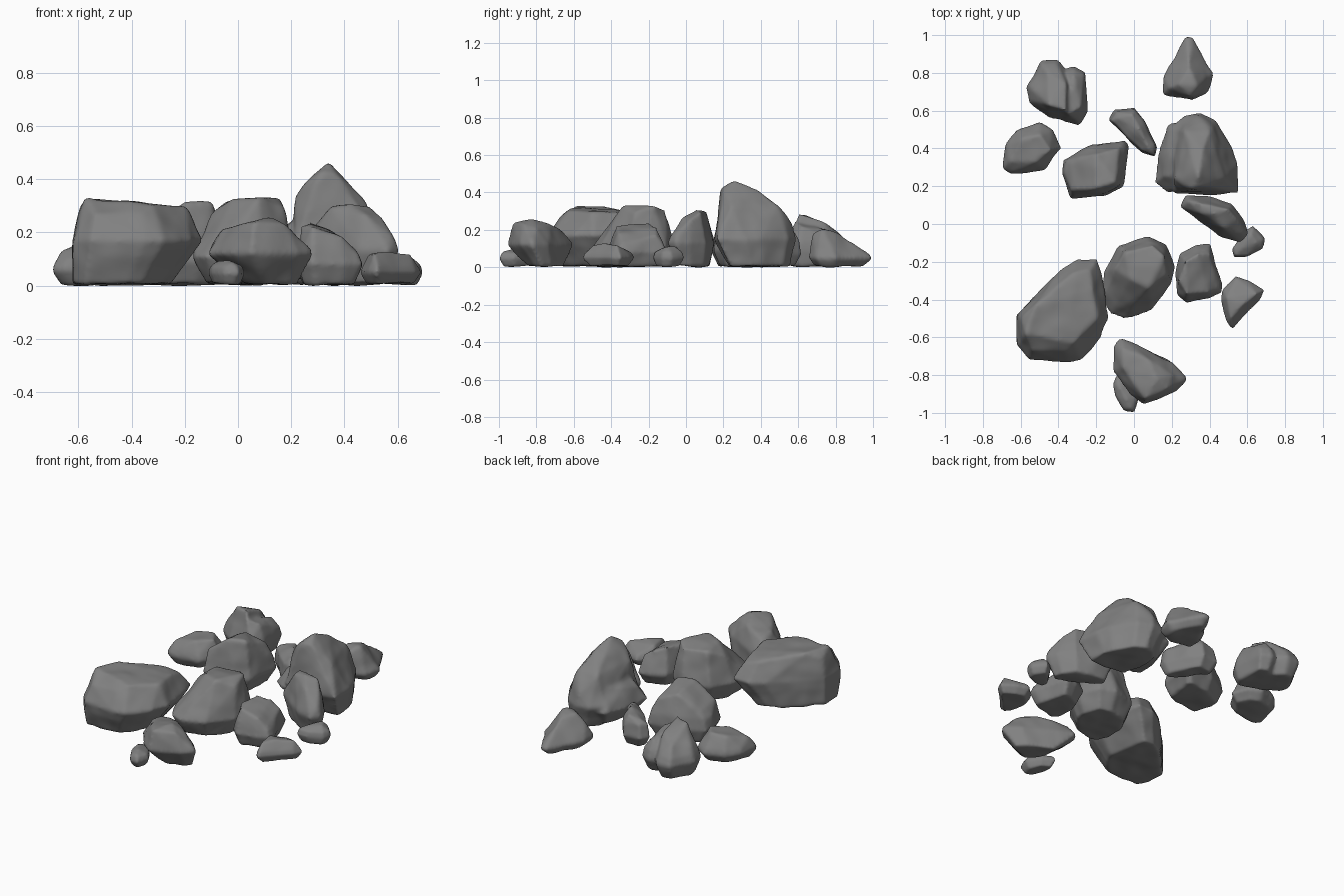
import bpy, bmesh

# Dark stone material and shared surface texture for weathering
stone = bpy.data.materials.new("dark_stone")
stone.diffuse_color = (0.22, 0.22, 0.22, 1)
grain = bpy.data.textures.new("stone_grain", 'CLOUDS')
grain.noise_scale = 0.17
grain.noise_depth = 1


def lump(bm, outline, tops, belly=0.08, base=0.78, shift=(0, 0), shoulder=0, foot=0.008):
    """Convex boulder: shrunken foot, full outline at belly height, optional shoulder, facet corners on top."""
    cx = sum(p[0] for p in outline) / len(outline)
    cy = sum(p[1] for p in outline) / len(outline)

    def ring(s, z, dx=0, dy=0):
        return [(cx + (x - cx) * s + dx, cy + (y - cy) * s + dy, z) for x, y in outline]

    pts = ring(base, foot, *shift) + ring(1.03, belly) + tops
    if shoulder:
        pts += ring(0.93, shoulder)
    verts = [bm.verts.new(p) for p in pts]
    res = bmesh.ops.convex_hull(bm, input=verts)
    junk = {g for g in res["geom_interior"] + res["geom_unused"] if isinstance(g, bmesh.types.BMVert)}
    bmesh.ops.delete(bm, geom=list(junk), context='VERTS')


def rock(name, *lumps, rough=0.024, voxel=0.011):
    """Merge lumps into one smooth, weathered stone."""
    bm = bmesh.new()
    for l in lumps:
        lump(bm, **l)
    bmesh.ops.recalc_face_normals(bm, faces=bm.faces)
    me = bpy.data.meshes.new(name)
    bm.to_mesh(me)
    bm.free()
    me.materials.append(stone)
    ob = bpy.data.objects.new(name, me)
    bpy.context.collection.objects.link(ob)
    m = ob.modifiers.new("remesh", 'REMESH')
    m.mode = 'VOXEL'
    m.voxel_size = voxel
    m.use_smooth_shade = True
    m = ob.modifiers.new("soften", 'SMOOTH')
    m.factor = 0.5
    m.iterations = 4
    m = ob.modifiers.new("weather", 'DISPLACE')
    m.texture = grain
    m.strength = rough
    m.mid_level = 0.42
    return ob


# Back-left pair
rock("back_left_boulder",
     dict(outline=[(-.49, .86), (-.41, .86), (-.36, .8), (-.3, .6), (-.34, .54), (-.45, .57), (-.55, .65), (-.56, .73)],
          tops=[(-.46, .8, .2), (-.52, .7, .19), (-.45, .63, .28), (-.36, .6, .29), (-.36, .74, .24)], belly=.1, shoulder=.14),
     dict(outline=[(-.38, .8), (-.32, .83), (-.26, .8), (-.25, .6), (-.29, .53), (-.37, .54)],
          tops=[(-.32, .78, .19), (-.28, .62, .22), (-.35, .58, .25)], belly=.09, shoulder=.14))
rock("outer_left_stone",
     dict(outline=[(-.69, .3), (-.68, .42), (-.62, .5), (-.5, .53), (-.43, .5), (-.38, .4), (-.48, .29), (-.65, .27)],
          tops=[(-.66, .33, .13), (-.59, .45, .16), (-.5, .47, .17), (-.44, .39, .17), (-.52, .33, .16)], belly=.06, shoulder=.09))

# Back-right pointed stone
rock("back_right_stone",
     dict(outline=[(.28, .99), (.31, .98), (.37, .84), (.41, .8), (.39, .7), (.31, .65), (.25, .68), (.16, .69), (.16, .78), (.22, .86)],
          tops=[(.28, .93, .1), (.29, .83, .18), (.33, .73, .2), (.24, .74, .19), (.19, .72, .14), (.3, .68, .18)], belly=.05))

# Inner rear stones
rock("inner_left_boulder",
     dict(outline=[(-.38, .27), (-.37, .34), (-.22, .42), (-.05, .44), (-.03, .41), (-.06, .2), (-.15, .15), (-.33, .14)],
          tops=[(-.33, .32, .2), (-.33, .18, .22), (-.2, .37, .29), (-.2, .19, .31), (-.1, .22, .31), (-.08, .4, .24)], belly=.09, shoulder=.16))
rock("inner_rear_stone",
     dict(outline=[(-.13, .55), (-.1, .6), (0, .61), (.05, .54), (.115, .41), (.11, .36), (.04, .38), (-.04, .47)],
          tops=[(-.09, .56, .17), (-.01, .58, .19), (.03, .5, .2), (.08, .4, .18), (-.01, .49, .18)], belly=.07, shoulder=.15), voxel=.009)

# Tallest boulder with its raised left lobe
rock("tall_boulder",
     dict(outline=[(.35, .59), (.43, .54), (.51, .4), (.54, .32), (.55, .17), (.4, .16), (.22, .17), (.19, .3), (.2, .5), (.27, .57)],
          tops=[(.34, .25, .46), (.31, .19, .42), (.37, .2, .42), (.22, .24, .34), (.48, .24, .32),
                (.36, .38, .42), (.3, .37, .4), (.4, .49, .33), (.27, .49, .32), (.34, .57, .22)], belly=.15, base=.75, shift=(.02, .02)),
     dict(outline=[(.11, .22), (.13, .36), (.18, .52), (.28, .54), (.3, .2), (.18, .17)],
          tops=[(.15, .25, .2), (.18, .38, .23), (.23, .46, .25), (.25, .25, .28)], belly=.12, base=.65, shift=(.04, .02), foot=.03))

# Right-hand stones
rock("right_slab",
     dict(outline=[(.25, .09), (.28, .15), (.4, .14), (.52, .11), (.58, .02), (.6, -.05), (.56, -.09), (.46, -.06), (.35, .03)],
          tops=[(.29, .12, .23), (.35, .11, .3), (.35, .06, .29), (.42, .05, .31), (.5, .08, .3), (.48, -.02, .26), (.54, .03, .26), (.58, -.05, .18)], belly=.13))
rock("right_pebble",
     dict(outline=[(.52, -.13), (.58, -.04), (.63, -.01), (.69, -.08), (.68, -.13), (.6, -.17), (.53, -.17)],
          tops=[(.57, -.13, .1), (.62, -.06, .115), (.65, -.1, .11)], belly=.05, shoulder=.08), rough=.015, voxel=.009)
rock("right_middle_stone",
     dict(outline=[(.22, -.27), (.25, -.16), (.33, -.12), (.4, -.11), (.46, -.32), (.46, -.36), (.4, -.39), (.28, -.41), (.23, -.37)],
          tops=[(.24, -.3, .22), (.27, -.2, .24), (.34, -.16, .21), (.28, -.37, .22), (.4, -.16, .17), (.39, -.36, .18), (.44, -.33, .14)],
          belly=.08, shoulder=.12), voxel=.01)
rock("right_flat_stone",
     dict(outline=[(.46, -.4), (.47, -.35), (.54, -.28), (.61, -.3), (.69, -.35), (.67, -.4), (.6, -.46), (.52, -.55), (.49, -.51)],
          tops=[(.49, -.39, .12), (.51, -.5, .12), (.57, -.43, .13), (.65, -.37, .12), (.55, -.32, .09)], belly=.05, shoulder=.075), rough=.015, voxel=.009)

# Central and large front boulders
rock("centre_boulder",
     dict(outline=[(-.16, -.4), (-.15, -.25), (-.08, -.12), (.07, -.08), (.16, -.11), (.21, -.23), (.2, -.31), (.09, -.45), (-.05, -.49), (-.12, -.47)],
          tops=[(-.1, -.24, .27), (-.04, -.15, .31), (.1, -.11, .31), (.16, -.17, .33), (.17, -.27, .29),
                (.08, -.34, .33), (-.02, -.29, .32), (-.1, -.38, .17), (-.02, -.44, .16)], belly=.11, base=.78))
rock("large_front_boulder",
     dict(outline=[(-.3, -.19), (-.2, -.19), (-.18, -.25), (-.14, -.5), (-.18, -.6), (-.28, -.71), (-.35, -.73), (-.55, -.71), (-.61, -.64), (-.61, -.48), (-.5, -.4), (-.38, -.24)],
          tops=[(-.57, -.58, .33), (-.54, -.67, .27), (-.36, -.67, .27), (-.32, -.63, .3), (-.2, -.5, .29), (-.52, -.43, .32),
                (-.32, -.26, .28), (-.23, -.24, .26), (-.22, -.35, .29), (-.59, -.5, .28)], belly=.17, base=.77, shift=(-.065, -.01)))

# Front tilted stone with a pebble beneath
rock("front_stone",
     dict(outline=[(-.1, -.65), (-.07, -.61), (.06, -.67), (.2, -.74), (.27, -.82), (.22, -.88), (.05, -.95), (-.02, -.89), (-.1, -.78)],
          tops=[(-.06, -.66, .19), (-.06, -.76, .21), (.02, -.88, .22), (.06, -.93, .24), (.12, -.82, .26), (.18, -.87, .23), (.08, -.72, .23), (.2, -.8, .21)],
          belly=.12, base=.55, shift=(.05, .03)))
rock("front_pebble",
     dict(outline=[(-.11, -.85), (-.09, -.8), (-.02, -.84), (.02, -.92), (0, -.995), (-.05, -.985), (-.1, -.91)],
          tops=[(-.08, -.86, .09), (-.04, -.93, .095), (-.02, -.97, .085)], belly=.045, shoulder=.07), rough=.015, voxel=.009)
